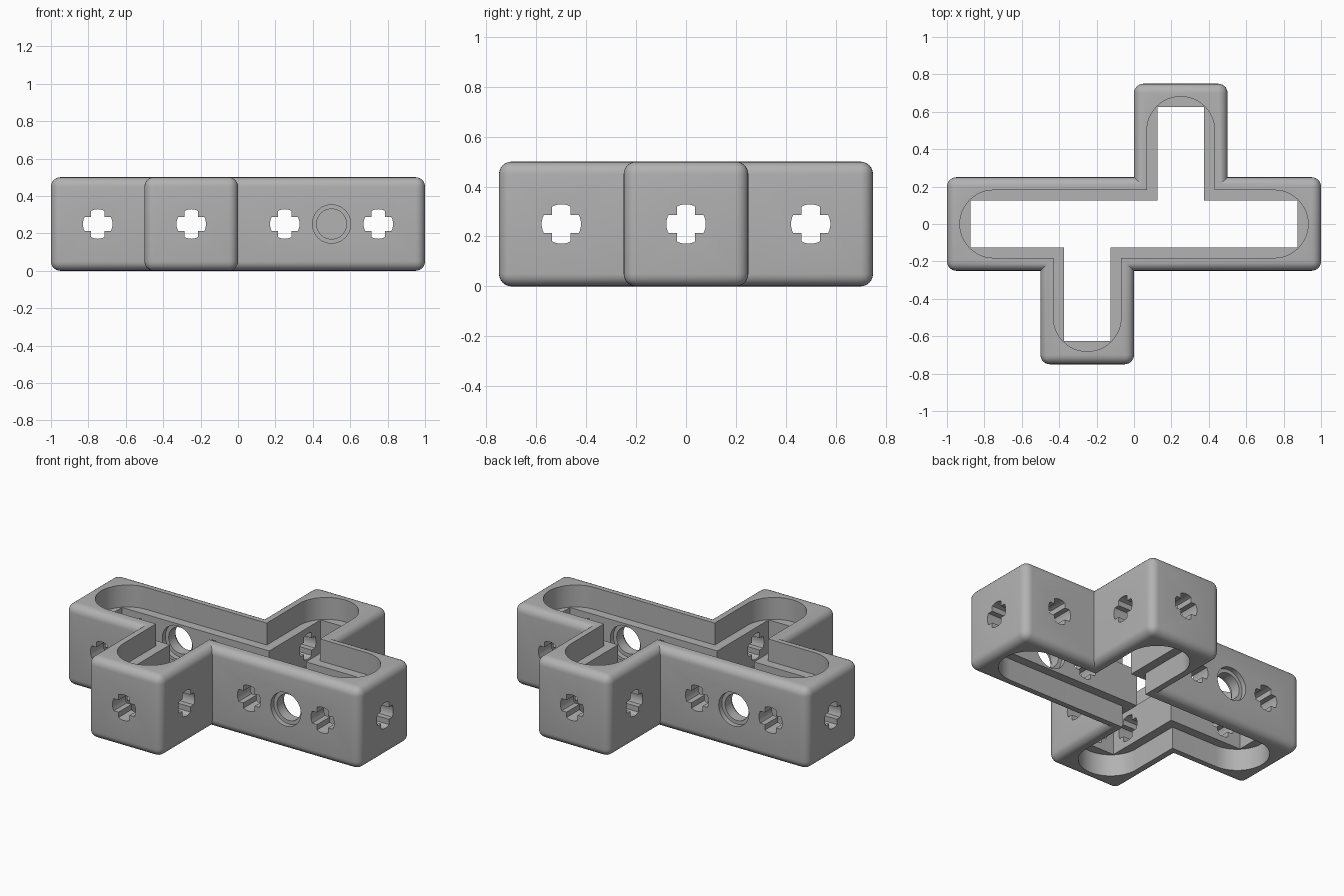
import bpy, bmesh
from math import sin, cos, pi, sqrt, atan2, radians
from mathutils import Matrix, Vector

cube = bpy.data.objects.get("Cube")
if cube:
    bpy.data.objects.remove(cube, do_unlink=True)

H = 0.5          # block height
MID = H / 2
REACH = 1.2      # half length of a cutter that passes right through
DEPTH = 0.135    # depth of the wide slots

grey = bpy.data.materials.new("plastic_grey")
colour = (0.445, 0.445, 0.445, 1)
grey.use_nodes = True
grey.diffuse_color = colour
grey.node_tree.nodes["Principled BSDF"].inputs["Base Color"].default_value = colour


def prism(name, outline, z0, z1, matrix=Matrix()):
    """Extrude a 2D outline from z0 to z1, then place it."""
    bm = bmesh.new()
    face = bm.faces.new([bm.verts.new((x, y, z0)) for x, y in outline])
    new = bmesh.ops.extrude_face_region(bm, geom=[face])["geom"]
    bmesh.ops.translate(bm, vec=(0, 0, z1 - z0),
                        verts=[g for g in new if isinstance(g, bmesh.types.BMVert)])
    bmesh.ops.transform(bm, matrix=matrix, verts=bm.verts)
    bmesh.ops.recalc_face_normals(bm, faces=bm.faces)
    mesh = bpy.data.meshes.new(name)
    bm.to_mesh(mesh)
    bm.free()
    mesh.materials.append(grey)
    obj = bpy.data.objects.new(name, mesh)
    bpy.context.collection.objects.link(obj)
    return obj


def rect(x0, x1, y0, y1):
    return [(x0, y0), (x1, y0), (x1, y1), (x0, y1)]


def arc(cx, cy, r, a0, a1, n):
    return [(cx + r * cos(a0 + (a1 - a0) * i / n),
             cy + r * sin(a0 + (a1 - a0) * i / n)) for i in range(n + 1)]


def circle(r):
    return arc(0, 0, r, 0, 2 * pi, 48)[:-1]


def cross(r=0.079, w=0.037):
    """Axle cross with arms ending on a circle."""
    half = atan2(w, sqrt(r * r - w * w))
    points = []
    for k in range(4):
        a = k * pi / 2
        points += arc(0, 0, r, a - half, a + half, 6)
        points += [(w * sqrt(2) * cos(a + pi / 4), w * sqrt(2) * sin(a + pi / 4))]
    return points


# Outer body: a bar with two staggered side arms
half_outline = [(-1, -.25), (-.5, -.25), (-.5, -.75), (0, -.75), (0, -.25), (1, -.25)]
body = prism("beam_frame", half_outline + [(-x, -y) for x, y in half_outline], 0, H)

# Round every outer edge, leaving the inside corners sharp
bm = bmesh.new()
bm.from_mesh(body.data)
outer = [e for e in bm.edges if e.is_convex]
bmesh.ops.bevel(bm, geom=outer, offset=0.05, offset_type='OFFSET', segments=6,
                profile=0.5, affect='EDGES', clamp_overlap=True)
bm.to_mesh(body.data)
bm.free()


def cut(cutter):
    bpy.context.view_layer.objects.active = body
    mod = body.modifiers.new("cut", 'BOOLEAN')
    mod.operation = 'DIFFERENCE'
    mod.solver = 'EXACT'
    mod.object = cutter
    bpy.ops.object.modifier_apply(modifier=mod.name)
    bpy.data.objects.remove(cutter, do_unlink=True)


# Square opening from top to bottom
cut(prism("bar_opening", rect(-.875, .875, -.125, .125), -.1, H + .1))
for s in (1, -1):
    turn = Matrix.Rotation(0 if s == 1 else pi, 4, 'Z')
    cut(prism("arm_opening", rect(.125, .375, 0, .625), -.1, H + .1, turn))

# Wide slots with round ends, at the top and the bottom
R = 0.181
bar_slot = arc(.75, 0, R, -pi / 2, pi / 2, 24) + arc(-.75, 0, R, pi / 2, 3 * pi / 2, 24)
arm_slot = [(.25 - R, 0), (.25 + R, 0)] + arc(.25, .5, R, 0, pi, 24)
for z0, z1 in ((H - DEPTH, H + .1), (-.1, DEPTH)):
    cut(prism("bar_slot", bar_slot, z0, z1))
    for angle in (0, pi):
        cut(prism("arm_slot", arm_slot, z0, z1, Matrix.Rotation(angle, 4, 'Z')))

# Cross holes through the walls, along y and along x
along_y = Matrix.Rotation(pi / 2, 4, 'X')
along_x = Matrix.Rotation(pi / 2, 4, 'Y')
for x in (-.75, -.25, .25, .75):
    cut(prism("cross_hole", cross(), -REACH, REACH,
              Matrix.Translation((x, 0, MID)) @ along_y))
for y in (-.5, 0, .5):
    cut(prism("cross_hole", cross(), -REACH, REACH,
              Matrix.Translation((0, y, MID)) @ along_x))

# Round pin hole in each long wall, counterbored on both faces
for s in (1, -1):
    place = Matrix.Rotation(0 if s == 1 else pi, 4, 'Z') @ \
        Matrix.Translation((.5, -.1875, MID)) @ along_y
    cut(prism("pin_hole", circle(.08), -.1, .1, place))
    cut(prism("outer_counterbore", circle(.1025), .0325, .1, place))
    cut(prism("inner_counterbore", circle(.1025), -.1, -.0325, place))

bpy.ops.object.select_all(action='DESELECT')
body.select_set(True)
bpy.context.view_layer.objects.active = body
bpy.ops.object.shade_smooth_by_angle(angle=radians(30))
